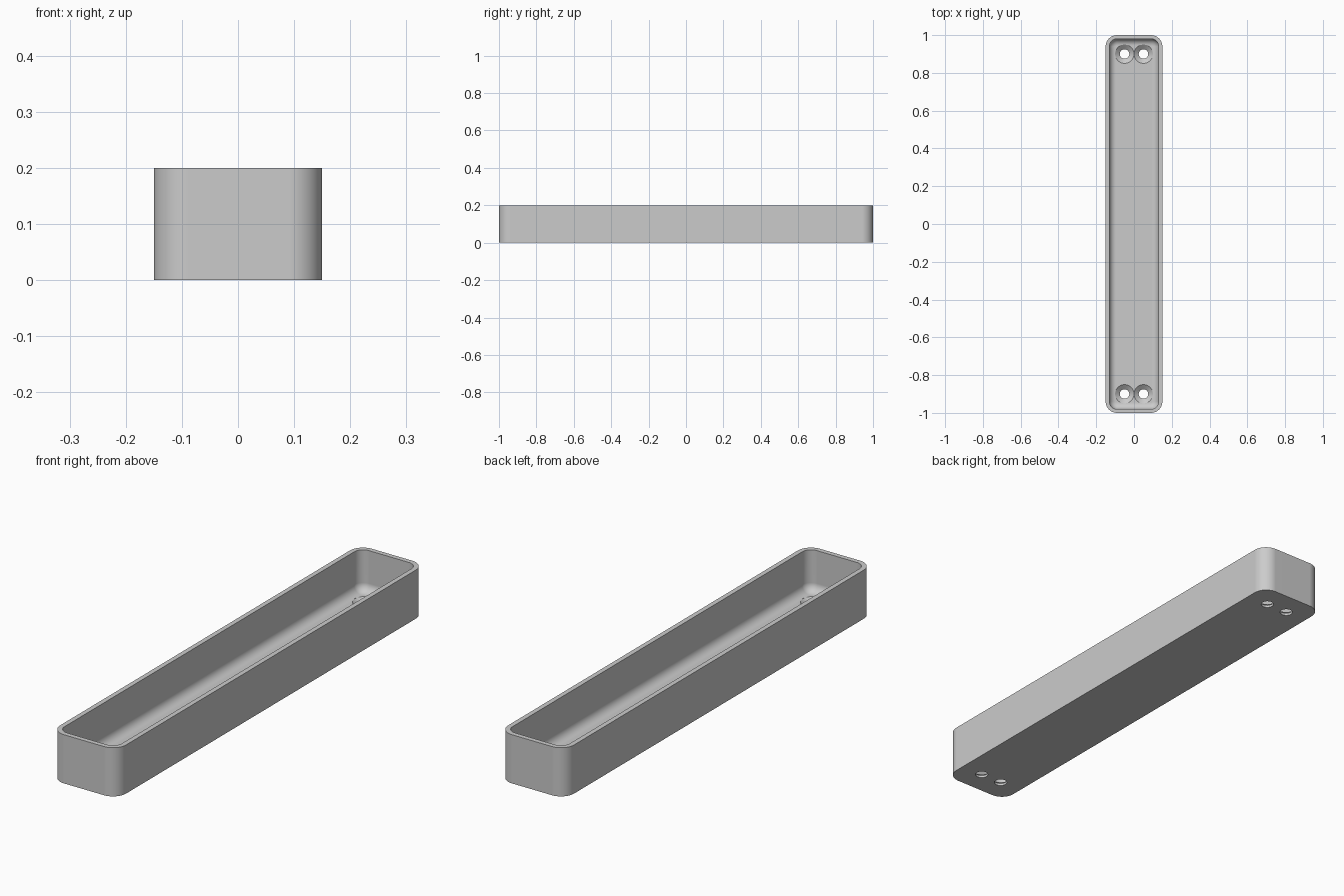
import bpy, bmesh
from math import sin, cos, pi, radians

cube = bpy.data.objects.get("Cube")
if cube:
    bpy.data.objects.remove(cube, do_unlink=True)

WIDTH, LENGTH, HEIGHT = 0.3, 2.0, 0.2
WALL, FLOOR, CORNER, FILLET = 0.02, 0.03, 0.06, 0.035

grey = bpy.data.materials.new("plain grey")
grey.use_nodes = True
grey.diffuse_color = (0.6, 0.6, 0.6, 1)
grey.node_tree.nodes["Principled BSDF"].inputs["Base Color"].default_value = grey.diffuse_color


def make_object(name, bm):
    bmesh.ops.recalc_face_normals(bm, faces=bm.faces)
    mesh = bpy.data.meshes.new(name)
    bm.to_mesh(mesh)
    bm.free()
    mesh.materials.append(grey)
    obj = bpy.data.objects.new(name, mesh)
    bpy.context.collection.objects.link(obj)
    return obj


def loft(bm, rings):
    """Skin a closed solid through matching rings of points."""
    loops = [[bm.verts.new(p) for p in ring] for ring in rings]
    for a, b in zip(loops, loops[1:]):
        for i in range(len(a)):
            j = (i + 1) % len(a)
            bm.faces.new((a[i], a[j], b[j], b[i]))
    bm.faces.new(loops[0])
    bm.faces.new(loops[-1])


def rounded_ring(inset, z, steps=12):
    r = CORNER - inset
    cx, cy = WIDTH / 2 - CORNER, LENGTH / 2 - CORNER
    ring = []
    for q, (sx, sy) in enumerate([(1, 1), (-1, 1), (-1, -1), (1, -1)]):
        for k in range(steps + 1):
            a = (q + k / steps) * pi / 2
            ring.append((sx * cx + r * cos(a), sy * cy + r * sin(a), z))
    return ring


def circle(x, y, r, z, n=48):
    return [(x + r * cos(2 * pi * i / n), y + r * sin(2 * pi * i / n), z) for i in range(n)]


# Tray: outer wall, rim, inner wall and filleted floor
rings = [rounded_ring(0, 0), rounded_ring(0, HEIGHT), rounded_ring(WALL, HEIGHT)]
for k in range(11):
    a = k / 10 * pi / 2
    rings.append(rounded_ring(WALL + FILLET * (1 - cos(a)), FLOOR + FILLET * (1 - sin(a))))
bm = bmesh.new()
loft(bm, rings)
tray = make_object("tray", bm)

# Countersunk screw holes, a pair at each end
bm = bmesh.new()
for x in (-0.05, 0.05):
    for y in (-0.9, 0.9):
        loft(bm, [circle(x, y, r, z) for r, z in
                  ((0.025, -0.05), (0.025, 0.01), (0.0498, FLOOR), (0.0498, 0.1))])
cutter = make_object("screw_hole_cutter", bm)
cutter.hide_render = True

bpy.context.view_layer.objects.active = tray
tray.select_set(True)
cut = tray.modifiers.new("screw holes", "BOOLEAN")
cut.operation = "DIFFERENCE"
cut.solver = "EXACT"
cut.object = cutter
bpy.ops.object.modifier_apply(modifier=cut.name)
bpy.data.objects.remove(cutter, do_unlink=True)

# Smooth rounded walls with crisp rims
bpy.ops.object.shade_smooth_by_angle(angle=radians(30))
tray.modifiers.new("even shading", "WEIGHTED_NORMAL").keep_sharp = True
